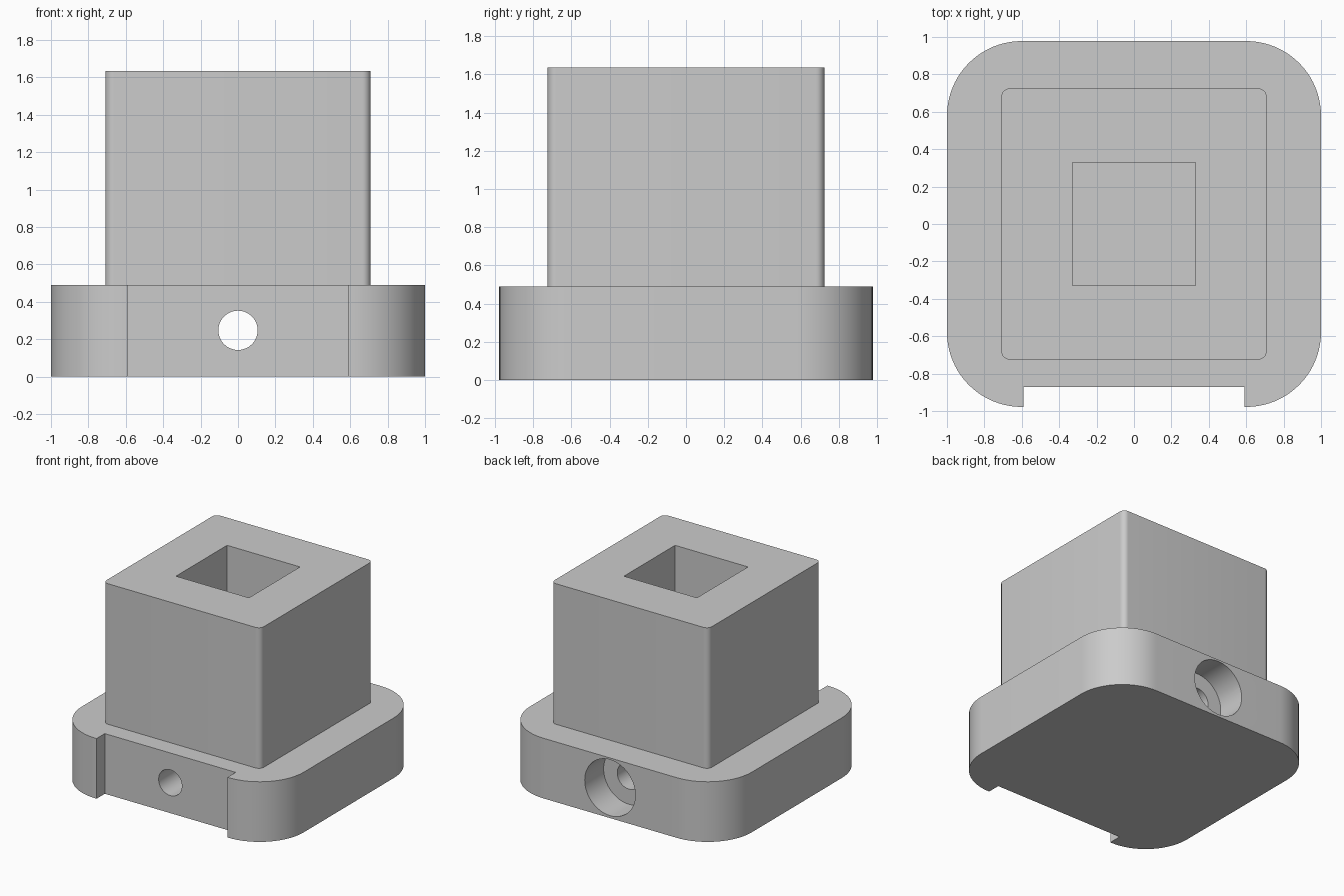
import bpy, bmesh
from math import pi, sin, cos

cube = bpy.data.objects.get("Cube")
if cube:
    bpy.data.objects.remove(cube, do_unlink=True)

grey = bpy.data.materials.new("plain grey")
grey.use_nodes = True
COLOUR = (0.6, 0.6, 0.6, 1)
grey.diffuse_color = COLOUR
grey.node_tree.nodes["Principled BSDF"].inputs["Base Color"].default_value = COLOUR


def rounded_rect(hx, hy, r, steps):
    """Counter-clockwise outline of a rectangle with rounded corners."""
    points = []
    for i, (sx, sy) in enumerate([(1, 1), (-1, 1), (-1, -1), (1, -1)]):
        for k in range(steps + 1):
            a = (i + k / steps) * pi / 2
            points.append((sx * (hx - r) + r * cos(a), sy * (hy - r) + r * sin(a)))
    return points


def prism(name, outline, z0, z1):
    """Extrude an outline upward from z0 to z1."""
    bm = bmesh.new()
    face = bm.faces.new([bm.verts.new((x, y, z0)) for x, y in outline])
    top = bmesh.ops.extrude_face_region(bm, geom=[face])["geom"]
    bmesh.ops.translate(bm, vec=(0, 0, z1 - z0),
                        verts=[v for v in top if isinstance(v, bmesh.types.BMVert)])
    bmesh.ops.recalc_face_normals(bm, faces=bm.faces)
    mesh = bpy.data.meshes.new(name)
    bm.to_mesh(mesh)
    bm.free()
    mesh.materials.append(grey)
    obj = bpy.data.objects.new(name, mesh)
    bpy.context.collection.objects.link(obj)
    return obj


def box(name, hx, y0, y1, z0, z1):
    return prism(name, [(-hx, y0), (hx, y0), (hx, y1), (-hx, y1)], z0, z1)


def bore(name, radius, y0, y1, z):
    """Round cutter running front to back."""
    bpy.ops.mesh.primitive_cylinder_add(vertices=64, radius=radius, depth=y1 - y0,
                                        location=(0, (y0 + y1) / 2, z),
                                        rotation=(pi / 2, 0, 0))
    obj = bpy.context.object
    obj.name = name
    obj.data.materials.append(grey)
    return obj


def cut(target, cutter):
    mod = target.modifiers.new(cutter.name, "BOOLEAN")
    mod.operation = "DIFFERENCE"
    mod.solver = "EXACT"
    mod.object = cutter
    bpy.context.view_layer.objects.active = target
    bpy.ops.object.modifier_apply(modifier=mod.name)
    bpy.data.objects.remove(cutter, do_unlink=True)


BASE_TOP, HEIGHT, BORE_Z = 0.49, 1.635, 0.248

# Rounded base with a front recess, a through bore and a counterbore at the back
base = prism("base", rounded_rect(1, 0.978, 0.4, 20), 0, BASE_TOP)
cut(base, box("recess_cutter", 0.59, -1.2, -0.872, -0.1, 0.6))
cut(base, bore("bore_cutter", 0.105, -1.2, 1.2, BORE_Z))
cut(base, bore("counterbore_cutter", 0.228, 0.735, 1.2, BORE_Z))

# Upright post with a square socket down to the base
post = prism("post", rounded_rect(0.709, 0.725, 0.045, 8), BASE_TOP, HEIGHT)
cut(post, box("socket_cutter", 0.329, -0.329, 0.329, 0.3, 1.8))

for obj in (base, post):
    bpy.ops.object.select_all(action="DESELECT")
    obj.select_set(True)
    bpy.context.view_layer.objects.active = obj
    bpy.ops.object.shade_smooth_by_angle(angle=pi / 6)
